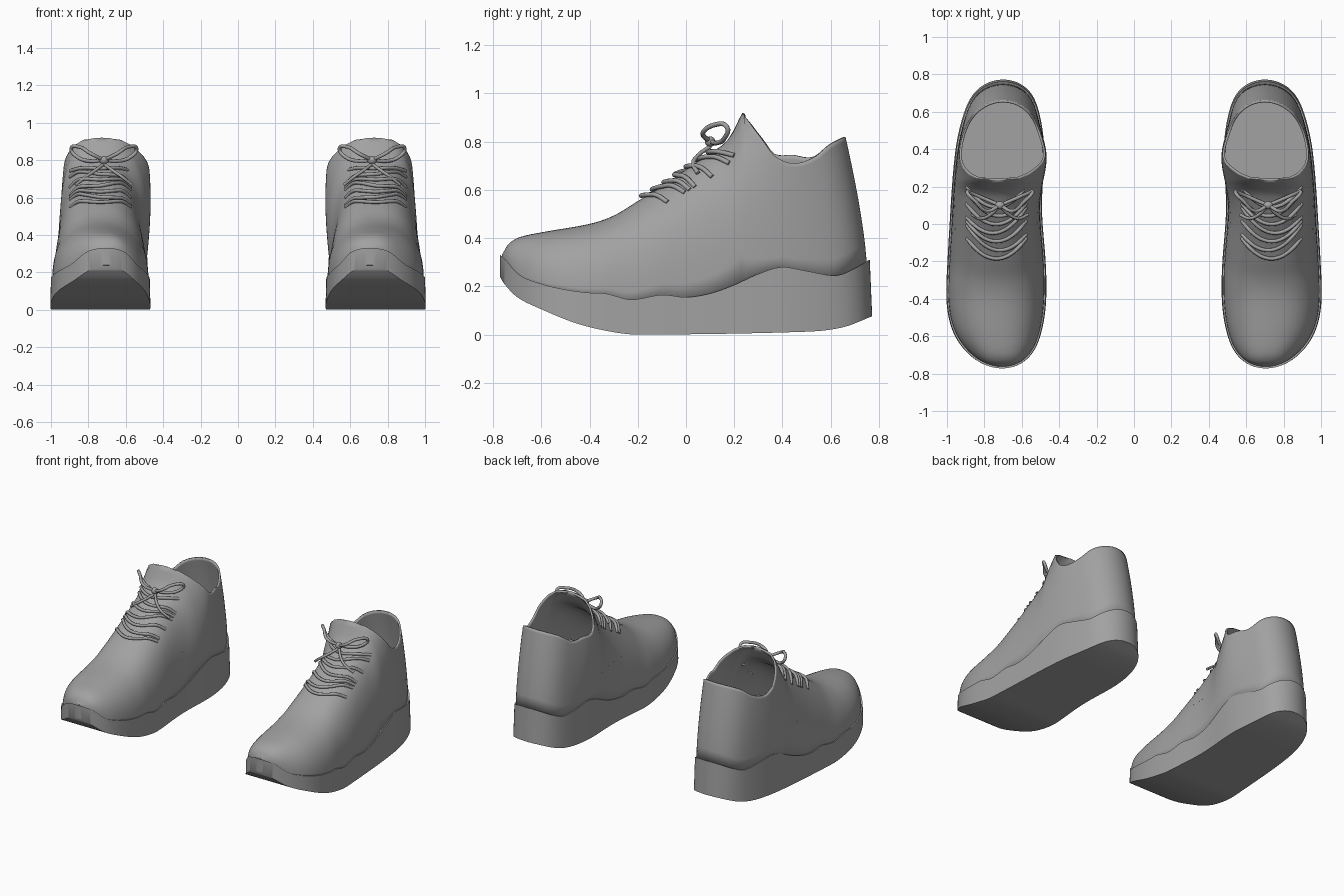
import bpy, bmesh
from math import pi, cos, sin, asin, exp

if "Cube" in bpy.data.objects:
    bpy.data.objects.remove(bpy.data.objects["Cube"])

grey = bpy.data.materials.new("plain grey")
grey.use_nodes = True
grey.diffuse_color = (0.36, 0.36, 0.36, 1)
grey.node_tree.nodes["Principled BSDF"].inputs["Base Color"].default_value = (0.36, 0.36, 0.36, 1)

LENGTH = 0.772   # half length of the sole
SPLIT = 0.24     # where the arch opens into the ankle collar

# Profiles along the shoe: (y, value)
WIDTH = [(-.77, .29), (-.55, .284), (-.4, .277), (-.2, .263), (.1, .244), (.4, .246), (.6, .25), (.77, .28)]
CENTRE = [(-.77, .705), (-.55, .733), (-.2, .735), (.1, .736), (.4, .717), (.77, .70)]
SQUARENESS = [(-.77, 2.3), (-.2, 2.4), (.1, 2.6), (.24, 2.8), (.4, 2.8), (.6, 3.2), (.77, 3.2)]
SOLE_BOTTOM = [(-.77, .238), (-.755, .212), (-.7, .155), (-.6, .105), (-.45, .045), (-.3, .01), (-.2, 0),
               (.5, .012), (.65, .03), (.77, .075)]
SOLE_TOP = [(-.77, .33), (-.745, .308), (-.71, .265), (-.67, .235), (-.55, .197), (-.42, .175), (-.33, .17), (-.23, .145),
            (-.1, .165), (0, .155), (.1, .17), (.2, .205), (.3, .25), (.4, .28), (.5, .265), (.63, .245), (.7, .27), (.77, .31)]
RIDGE = [(-.77, .335), (-.745, .375), (-.7, .403), (-.6, .425), (-.4, .46), (-.3, .495), (-.2, .555), (-.1, .615),
         (0, .685), (.1, .75), (.18, .81), (.24, .92), (.265, .96), (.3, 1.02), (.345, 1.14), (.4, 1.23), (.5, 1.32), (.6, 1.4), (.77, 1.45)]
RIM = [(.24, .92), (.265, .885), (.3, .84), (.345, .785), (.385, .74), (.48, .71), (.6, .735), (.7, .79), (.77, .82)]


def curve_at(table, y):
    """Smooth interpolation through a profile."""
    if y <= table[0][0]:
        return table[0][1]
    if y >= table[-1][0]:
        return table[-1][1]
    i = max(k for k in range(len(table) - 1) if table[k][0] <= y)

    def slope(k):
        a, b = table[max(k - 1, 0)], table[min(k + 1, len(table) - 1)]
        return (b[1] - a[1]) / (b[0] - a[0])
    (ya, va), (yb, vb) = table[i], table[i + 1]
    h = yb - ya
    t = (y - ya) / h
    return (va * (1 + 2 * t) * (1 - t) ** 2 + h * slope(i) * t * (1 - t) ** 2
            + vb * t * t * (3 - 2 * t) + h * slope(i + 1) * t * t * (t - 1))


def half_width(y):
    return curve_at(WIDTH, y) * max(0, 1 - abs(y / LENGTH) ** 4) ** .5


def stations(count):
    return [-LENGTH * cos(pi * i / count) for i in range(count + 1)]


def upper_base(y):
    return curve_at(SOLE_TOP, y) - .02


def arch(y, ratio):
    """Height ratio of the arched section for a width ratio, or the reverse."""
    power = curve_at(SQUARENESS, y)
    return max(0, 1 - min(1, ratio) ** power) ** (1 / power)


def upper_point(y, side, rise):
    """Point on the upper; rise runs from 0 at the sole to 1 at the ridge."""
    low = upper_base(y)
    z = low + (curve_at(RIDGE, y) - low) * rise
    x = curve_at(CENTRE, y) + side * half_width(y) * .96 * arch(y, rise)
    if side < 0:  # ankle bulge on the inner side
        x -= .03 * exp(-((y - .36) / .16) ** 2) * sin(pi * rise)
    t = min(1, max(0, (y - .3) / .45))
    lean = .09 * t * t * (3 - 2 * t) * max(0, (z - .27) / .55) ** 1.4
    return x, y * (.973 if y > 0 else .988) - lean, z


def surface_z(dx, y):
    """Height of the throat at an offset from the centre line."""
    low = upper_base(y)
    return low + (curve_at(RIDGE, y) - low) * arch(y, abs(dx) / (half_width(y) * .96))


def loft(bm, rows, closed=False):
    verts = [[bm.verts.new(p) for p in row] for row in rows]
    n = len(rows[0])
    for a, b in zip(verts, verts[1:]):
        for j in range(n if closed else n - 1):
            k = (j + 1) % n
            bm.faces.new((a[j], a[k], b[k], b[j]))


def finish(obj, angle=40):
    obj.data.materials.append(grey)
    bpy.ops.object.select_all(action='DESELECT')
    obj.select_set(True)
    bpy.context.view_layer.objects.active = obj
    bpy.ops.object.shade_smooth_by_angle(angle=angle * pi / 180)


def mesh_pair(name, bm, thickness=0):
    """Make the left part and mirror it to the right."""
    bmesh.ops.remove_doubles(bm, verts=bm.verts, dist=.0005)
    bmesh.ops.recalc_face_normals(bm, faces=bm.faces)
    mesh = bpy.data.meshes.new(name)
    bm.to_mesh(mesh)
    bm.free()
    obj = bpy.data.objects.new(name, mesh)
    bpy.context.collection.objects.link(obj)
    finish(obj)
    obj.modifiers.new("Mirror", 'MIRROR').use_mirror_merge = False
    if thickness:
        solid = obj.modifiers.new("Solidify", 'SOLIDIFY')
        solid.thickness = thickness
        solid.offset = -1


# Platform soles with a wavy top edge
bm = bmesh.new()
rows = []
for y in stations(80):
    c, w = curve_at(CENTRE, y), half_width(y)
    bottom, top = curve_at(SOLE_BOTTOM, y), curve_at(SOLE_TOP, y)
    y_top = y * (.987 if y > 0 else 1)
    rows.append([(c - w, y, bottom), (c + w, y, bottom), (c + w * .985, y_top, top), (c - w * .985, y_top, top)])
loft(bm, rows, closed=True)
mesh_pair("soles", bm)

# Uppers: an arched toe and throat opening into the collar
bm = bmesh.new()
STEPS = 18
for side in (-1, 1):
    rows = []
    for y in sorted(stations(96) + [SPLIT]):
        crest = 1
        if y > SPLIT:
            low = upper_base(y)
            rim = curve_at(RIM, y)
            if side < 0:  # inner collar sits a little higher
                rim += .035 * exp(-((y - .48) / .08) ** 2)
            crest = min(1, (rim - low) / (curve_at(RIDGE, y) - low))
        power = curve_at(SQUARENESS, y)
        stop = asin(crest ** (power / 2))
        rows.append([upper_point(y, side, sin(stop * j / STEPS) ** (2 / power)) for j in range(STEPS + 1)])
    loft(bm, rows)
mesh_pair("uppers", bm, thickness=.012)

# Insoles inside the collar
bm = bmesh.new()
rows = []
for y in stations(48):
    if -.1 < y < .75:
        low = upper_base(y)
        rise = (.42 - low) / (curve_at(RIDGE, y) - low)
        rows.append([upper_point(y, side, rise) for side in (-1, 1)])
loft(bm, rows)
mesh_pair("insoles", bm)


def lace(name, points, mirror, radius=.01):
    data = bpy.data.curves.new(name, 'CURVE')
    data.dimensions = '3D'
    data.bevel_depth = radius
    data.bevel_resolution = 2
    data.resolution_u = 5
    data.use_fill_caps = True
    spline = data.splines.new('BEZIER')
    spline.bezier_points.add(len(points) - 1)
    for bp, (x, y, z) in zip(spline.bezier_points, points):
        bp.co = (mirror * x, y, z)
        bp.handle_left_type = bp.handle_right_type = 'AUTO'
    obj = bpy.data.objects.new(name, data)
    bpy.context.collection.objects.link(obj)
    bpy.ops.object.select_all(action='DESELECT')
    obj.select_set(True)
    bpy.context.view_layer.objects.active = obj
    bpy.ops.object.convert(target='MESH')
    finish(bpy.context.object, 60)


KNOT = (.717, .1, .8)
for mirror, label in ((1, "left"), (-1, "right")):
    # Rows of lacing, alternately straight and slanted
    for i in range(7):
        y0 = -.185 + i * .046
        slant = (0, .025, 0, -.025)[i % 4]
        points = []
        for j in range(-4, 5):
            t = j / 4
            dx = .16 * t
            y = y0 + .11 * t * t + slant * t
            lift = .012 if abs(j) < 4 else -.004
            points.append((curve_at(CENTRE, y0) + dx, y, surface_z(dx, y) + lift))
        lace(f"{label}_lace_row_{i + 1}", points, mirror)

    # Bow: two loops, two loose ends and a knot
    for s, part in ((1, "outer"), (-1, "inner")):
        loop = [(0, 0, 0), (.07, -.03, .035), (.13, .02, .07), (.175, .07, .06), (.14, .06, .015), (.07, .03, -.005), (0, 0, 0)]
        lace(f"{label}_{part}_bow_loop", [(KNOT[0] + s * x, KNOT[1] + y, KNOT[2] + z) for x, y, z in loop], mirror)
        end = [(0, 0), (.05, -.05), (.1, -.07), (.15, -.05)]
        tail = [(KNOT[0] + s * x, KNOT[1] + y, surface_z(x, KNOT[1] + y) + .03) for x, y in end]
        lace(f"{label}_{part}_loose_end", tail, mirror, .009)
    bpy.ops.mesh.primitive_uv_sphere_add(segments=16, ring_count=10, radius=.024,
                                         location=(mirror * KNOT[0], KNOT[1], KNOT[2]))
    knot = bpy.context.object
    knot.name = f"{label}_knot"
    knot.scale = (1.1, .9, .9)
    finish(knot, 60)
